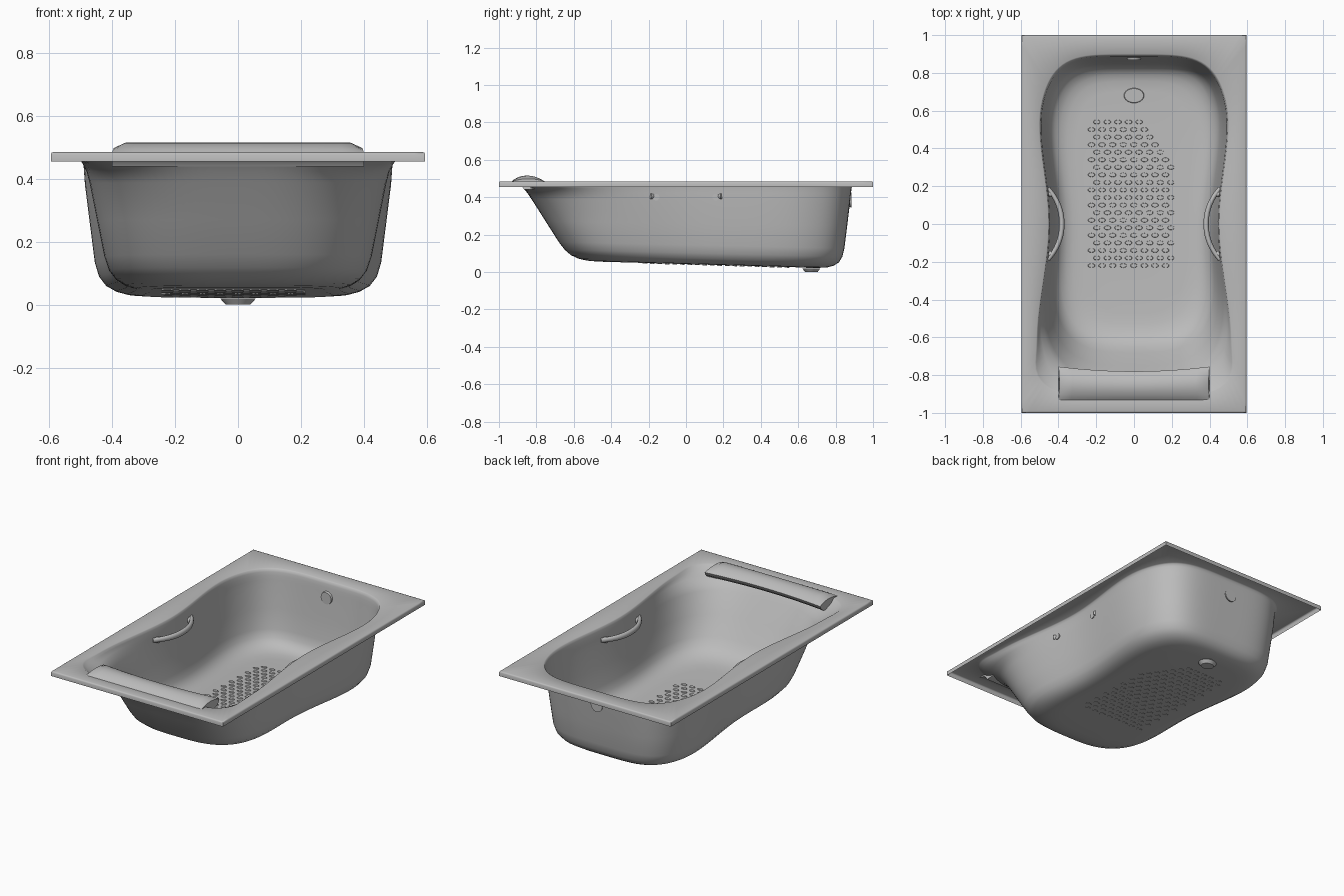
import bpy, bmesh, math
from mathutils import Matrix

cube = bpy.data.objects.get("Cube")
if cube:
    bpy.data.objects.remove(cube, do_unlink=True)

grey = bpy.data.materials.new("soft grey")
grey.use_nodes = True
grey.diffuse_color = (0.5, 0.5, 0.5, 1)
grey.node_tree.nodes["Principled BSDF"].inputs["Base Color"].default_value = (0.5, 0.5, 0.5, 1)


def finish(name, bm, angle=40, recalc=True):
    if recalc:
        bmesh.ops.recalc_face_normals(bm, faces=bm.faces)
    mesh = bpy.data.meshes.new(name)
    bm.to_mesh(mesh)
    bm.free()
    mesh.materials.append(grey)
    ob = bpy.data.objects.new(name, mesh)
    bpy.context.collection.objects.link(ob)
    bpy.ops.object.select_all(action='DESELECT')
    ob.select_set(True)
    bpy.context.view_layer.objects.active = ob
    bpy.ops.object.shade_smooth_by_angle(angle=math.radians(angle))
    return ob


def loft(rings, cap_start, cap_end):
    bm = bmesh.new()
    rows = [[bm.verts.new(p) for p in r] for r in rings]
    n = len(rows[0])
    for a, b in zip(rows, rows[1:]):
        for i in range(n):
            j = (i + 1) % n
            bm.faces.new((a[i], a[j], b[j], b[i]))
    if cap_start:
        bm.faces.new(rows[0][::-1])
    if cap_end:
        bm.faces.new(rows[-1])
    return bm


def disc(bm, centre, sx, sy, depth, r1=1, r2=1, segs=32, tilt=0):
    m = (Matrix.Translation(centre) @ Matrix.Rotation(tilt, 4, 'X')
         @ Matrix.Diagonal((sx, sy, 1, 1)))
    bmesh.ops.create_cone(bm, cap_ends=True, segments=segs, radius1=r1, radius2=r2,
                          depth=depth, matrix=m)


# Points spread evenly round a unit square, corners included
SIDE = 36
square = []
for k in range(4):
    for i in range(SIDE):
        t = -1 + 2 * i / SIDE
        square.append([(1, t), (-t, 1), (-1, -t), (t, -1)][k])


def smooth(t):
    t = max(0, min(1, t))
    return t * t * (3 - 2 * t)


def basin_ring(z, y_head, y_foot, w, n_head, n_foot, shoulder):
    """Rounded outline with a narrowed waist and wider shoulders at the head."""
    mid, half = (y_head + y_foot) / 2, (y_foot - y_head) / 2
    ring = []
    for a, b in square:
        n = n_head if b < 0 else n_foot
        s = (abs(a) ** n + abs(b) ** n) ** (-1 / n)
        y = mid + b * s * half
        width = w * (0.875 + 0.125 * smooth(abs(y) / 0.65))
        width += shoulder * math.exp(-((y + 0.79) / 0.1) ** 2)
        ring.append((a * s * width, y, z + 0.03 * (0.7 - y) * max(0, 1 - z / 0.46)))
    return ring


# Moulded shell: rim skirt, flat rim, then the basin down to the sloping floor
def rim_ring(x, y, z):
    return [(a * x, b * y, z) for a, b in square]


rings = [rim_ring(0.595, 1.0, 0.455), rim_ring(0.595, 1.0, 0.477),
         rim_ring(0.592, 0.997, 0.483), rim_ring(0.586, 0.991, 0.485)]
levels = [
    # z, head y, foot y, half width, head roundness, foot roundness, shoulder
    (0.485, -0.905, 0.900, 0.520, 8.0, 4.5, 0.025),
    (0.480, -0.898, 0.893, 0.514, 8.0, 4.5, 0.024),
    (0.465, -0.885, 0.888, 0.511, 7.0, 4.5, 0.020),
    (0.445, -0.868, 0.885, 0.508, 5.0, 4.5, 0.010),
    (0.420, -0.850, 0.882, 0.506, 4.0, 4.5, 0.0),
    (0.380, -0.825, 0.878, 0.503, 3.6, 4.5, 0.0),
    (0.250, -0.750, 0.862, 0.486, 3.5, 4.5, 0.0),
    (0.130, -0.680, 0.847, 0.470, 3.4, 4.5, 0.0),
    (0.085, -0.648, 0.836, 0.457, 3.4, 4.4, 0.0),
    (0.055, -0.615, 0.818, 0.436, 3.3, 4.2, 0.0),
    (0.036, -0.575, 0.790, 0.405, 3.2, 4.0, 0.0),
    (0.026, -0.530, 0.755, 0.370, 3.2, 4.0, 0.0),
    (0.022, -0.470, 0.700, 0.320, 3.2, 4.0, 0.0),
    (0.022, -0.250, 0.450, 0.160, 3.2, 4.0, 0.0),
]
rings += [basin_ring(*lv) for lv in levels]
finish("bath_shell", loft(rings, False, True), 50)


def floor_z(y):
    return 0.022 + 0.0286 * (0.7 - y)


# Non-slip floor pattern of staggered ovals
bm = bmesh.new()
for row in range(20):
    for col in range(8):
        x = -0.225 + col * 0.056 + (row % 2) * 0.028
        y = -0.22 + row * 0.04
        if x < 0.22 and x + 0.9 * y < 0.53:
            disc(bm, (x, y, floor_z(y)), 0.021, 0.013, 0.008, 1, 0.8, 10, -0.0286)
finish("floor_grip", bm)

# Head pillow: lens section with a hollowed front edge and slanted ends
rings = []
for i in range(25):
    u = -1 + 2 * i / 24
    back, front = -0.932, -0.780 + 0.025 * u * u
    fall = 0.45 if abs(u) == 1 else 1
    sec = []
    for k in range(13):
        t = k / 12
        z = 0.484 + 0.031 * fall * math.sin(math.pi * t) ** 0.8
        sec.append((back + (front - back) * t, z))
    sec += [(front - 0.008, 0.465), (front - 0.035, 0.445), (-0.865, 0.440), (-0.885, 0.470)]
    # Upper points are pulled in at the ends
    rings.append([(u * (0.40 - 0.35 * max(0, z - 0.484) * abs(u)), y, z) for y, z in sec])
finish("head_pillow", loft(rings, True, True), 45)

# Grab handles: flattened arcs with ends set in the walls
for side, name in ((1, "left_handle"), (-1, "right_handle")):
    rings = []
    for i in range(25):
        v = -1 + 2 * i / 24
        y = 0.19 * v
        x = 0.382 + 0.074 * abs(v) ** 2.2
        r = 0.011 + 0.003 * (1 - v * v)
        slope = 2.2 * 0.074 / 0.19 * abs(v) ** 1.2 * (1 if v > 0 else -1)
        ln = math.hypot(1, slope)
        rings.append([(side * (x + r * math.cos(a) / ln), y - r * math.cos(a) * slope / ln,
                       0.405 + 1.3 * r * math.sin(a))
                      for a in (2 * math.pi * k / 12 for k in range(12))])
    finish(name, loft(rings, True, True), 50)

# Handle mounts through the walls
bm = bmesh.new()
for side in (1, -1):
    for y in (-0.16, 0.16):
        m = Matrix.Translation((side * 0.445, y, 0.40)) @ Matrix.Rotation(math.pi / 2, 4, 'Y')
        bmesh.ops.create_cone(bm, cap_ends=True, segments=20, radius1=0.018, radius2=0.018,
                              depth=0.02, matrix=m)
finish("handle_mounts", bm)

# Drain cover above the floor and waste outlet below
bm = bmesh.new()
disc(bm, (0, 0.68, floor_z(0.68) + 0.003), 0.054, 0.040, 0.008, 1, 0.93)
finish("drain_cover", bm, 30)
bm = bmesh.new()
disc(bm, (0, 0.67, 0.0095), 0.056, 0.048, 0.019, 0.7, 1)
finish("drain_outlet", bm, 30)

# Overflow cover on the foot wall
bm = bmesh.new()
disc(bm, (0, 0.877, 0.385), 0.040, 0.040, 0.016, 1, 0.9, 32, math.pi / 2)
finish("overflow_cover", bm, 30)
